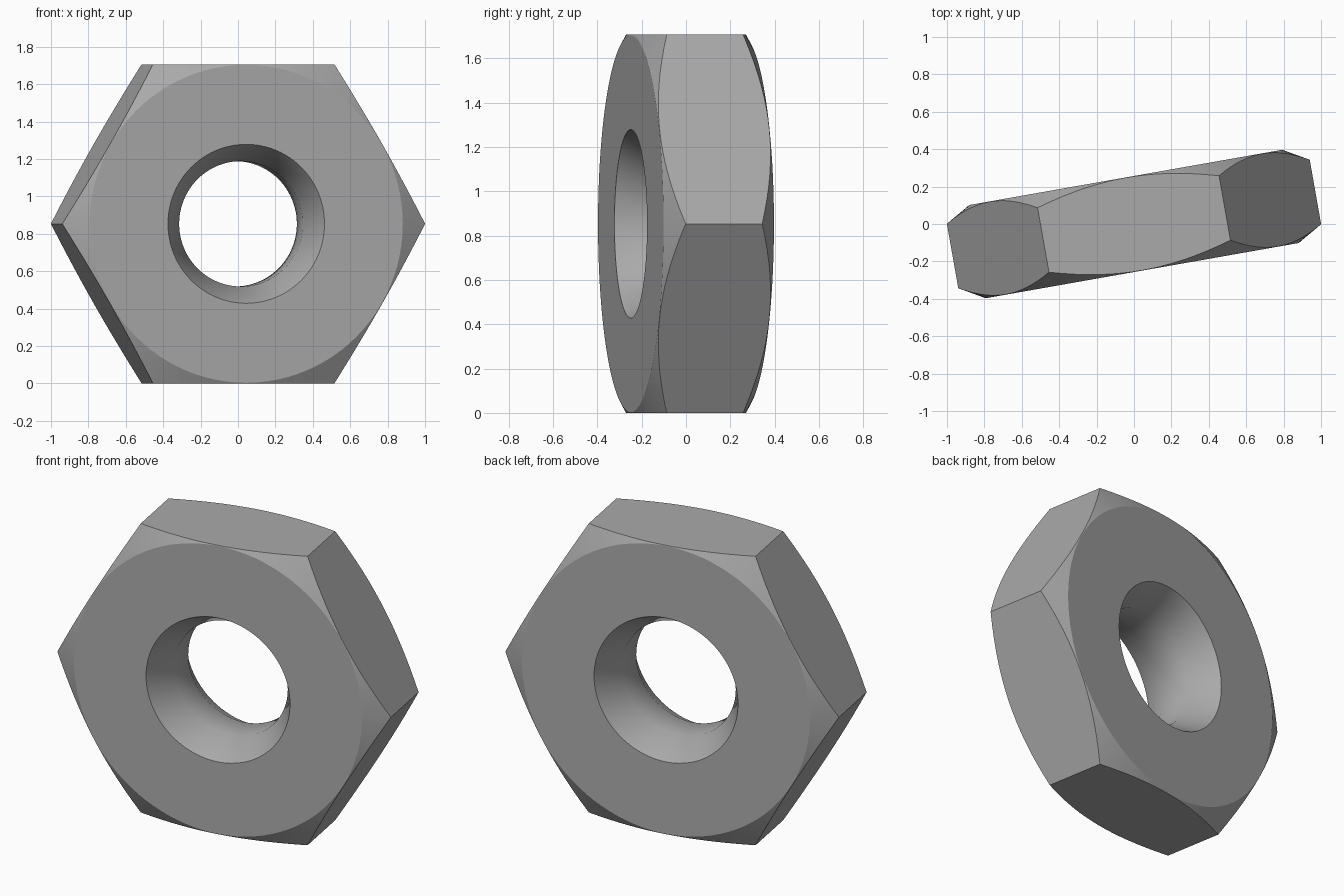
import bpy, bmesh
from math import radians, cos, sin, tan, pi
from mathutils import Matrix

if "Cube" in bpy.data.objects:
    bpy.data.objects.remove(bpy.data.objects["Cube"])

APOTHEM = 0.853              # centre to flat side
HALF = 0.253                 # half thickness
MOUTH, BORE = 0.425, 0.335   # countersink and bore radii
BORE_HALF = 0.088
OUTER = 1.05                 # turned blank, wider than the hexagon
RIM = HALF - (OUTER - 0.85) * tan(radians(30))

steel = bpy.data.materials.new("steel_grey")
steel.use_nodes = True
grey = (0.4, 0.4, 0.4, 1)
steel.diffuse_color = grey
steel.node_tree.nodes["Principled BSDF"].inputs["Base Color"].default_value = grey


def ring_object(name, profile, segments):
    """Revolve a closed (radius, height) profile around z."""
    bm = bmesh.new()
    rings = []
    for i in range(segments):
        a = 2 * pi * i / segments
        rings.append([bm.verts.new((r * cos(a), r * sin(a), h)) for r, h in profile])
    n = len(profile)
    for i in range(segments):
        p, q = rings[i], rings[(i + 1) % segments]
        for j in range(n):
            k = (j + 1) % n
            bm.faces.new((p[j], q[j], q[k], p[k]))
    bmesh.ops.recalc_face_normals(bm, faces=bm.faces)
    mesh = bpy.data.meshes.new(name)
    bm.to_mesh(mesh)
    bm.free()
    mesh.materials.append(steel)
    obj = bpy.data.objects.new(name, mesh)
    bpy.context.collection.objects.link(obj)
    return obj


# Turned blank: bore, countersinks, flat faces and 30 degree chamfers
lower = [(BORE, -BORE_HALF), (MOUTH, -HALF), (0.85, -HALF), (OUTER, -RIM)]
upper = [(r, -h) for r, h in reversed(lower)]
nut = ring_object("hex_nut", lower + upper, 96)

# Six-sided prism that trims the blank to its flats
bm = bmesh.new()
corner = APOTHEM / cos(pi / 6)
bmesh.ops.create_cone(bm, cap_ends=True, segments=6, radius1=corner,
                      radius2=corner, depth=1)
# put corners on +x and -x
if max(v.co.x for v in bm.verts) < corner - 0.01:
    bmesh.ops.rotate(bm, verts=bm.verts, matrix=Matrix.Rotation(pi / 6, 3, "Z"))
hex_mesh = bpy.data.meshes.new("hex_cutter")
bm.to_mesh(hex_mesh)
bm.free()
hex_mesh.materials.append(steel)
cutter = bpy.data.objects.new("hex_cutter", hex_mesh)
bpy.context.collection.objects.link(cutter)
cutter.hide_render = True

trim = nut.modifiers.new("hex_trim", "BOOLEAN")
trim.operation = "INTERSECT"
trim.solver = "EXACT"
trim.object = cutter
bpy.context.view_layer.objects.active = nut
nut.select_set(True)
bpy.ops.object.modifier_apply(modifier=trim.name)
bpy.data.objects.remove(cutter)

# Stand the nut on a flat side, turned slightly about the vertical
nut.data.transform(Matrix.Translation((0, 0, APOTHEM))
                   @ Matrix.Rotation(radians(10), 4, "Z")
                   @ Matrix.Rotation(radians(90), 4, "X"))

# Smooth bore and countersinks, crisp chamfer edges
bpy.ops.object.shade_smooth_by_angle(angle=radians(29.4))
